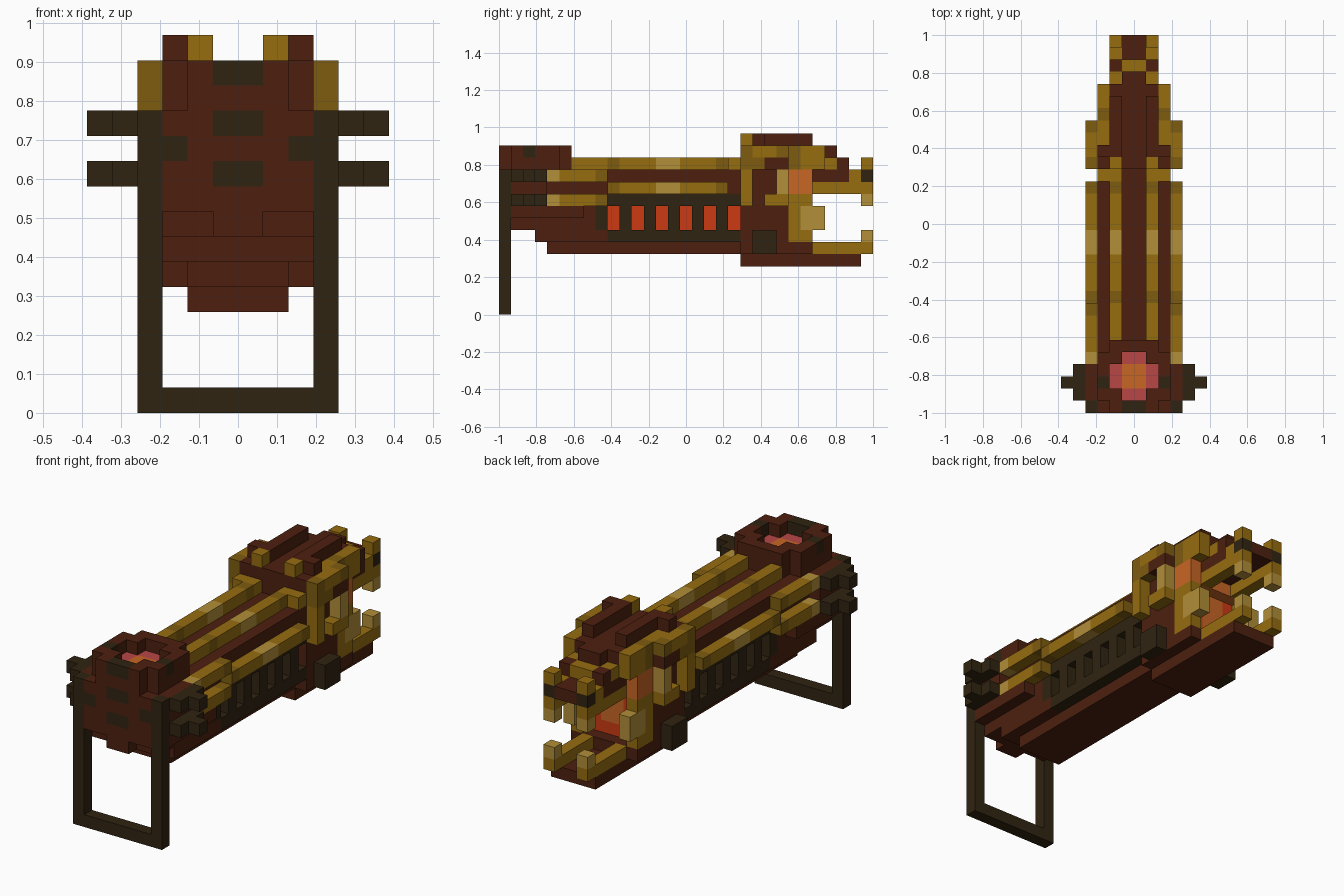
import bpy
import bmesh
from mathutils import Vector

default_cube = bpy.data.objects.get("Cube")
if default_cube:
    bpy.data.objects.remove(default_cube, do_unlink=True)

UNIT = 2 / 31            # edge length of one block
BACK = 15.5              # blocks from the front end to the centre


def linear(hex_colour):
    channels = [int(hex_colour[i:i + 2], 16) / 255 for i in (0, 2, 4)]
    return [((c + 0.055) / 1.055) ** 2.4 for c in channels] + [1.0]


palette = dict(brown="4d200f", dark="302411", gold="966d10", dark_gold="7e5c10",
               light_gold="b28e38", red="cc3a14", orange="c86624", pink="b84646")
colour_names = list(palette)
materials = []
for colour_name, code in palette.items():
    material = bpy.data.materials.new(colour_name)
    material.use_nodes = True
    material.diffuse_color = linear(code)
    shader = material.node_tree.nodes["Principled BSDF"]
    shader.inputs["Base Color"].default_value = linear(code)
    shader.inputs["Roughness"].default_value = 0.9
    materials.append(material)

blocks = {}


def cells(x, y, z):
    """All cells in the half-open ranges, mirrored across the centre."""
    for i in range(*x):
        for j in range(*y):
            for k in range(*z):
                yield i, j, k
                yield -1 - i, j, k


def fill(part, colour, x, y, z):
    for cell in cells(x, y, z):
        blocks[cell] = (part, colour)


def paint(colour, x, y, z):
    for cell in cells(x, y, z):
        if cell in blocks:
            blocks[cell] = (blocks[cell][0], colour)


def carve(x, y, z):
    for cell in cells(x, y, z):
        blocks.pop(cell, None)


# Stepped barrel body
fill("body", "brown", (0, 2), (4, 20), (5, 6))
fill("body", "brown", (0, 3), (3, 20), (6, 7))
fill("body", "brown", (0, 3), (1, 20), (7, 12))
fill("body", "brown", (0, 1), (0, 1), (7, 8))
fill("body", "brown", (0, 3), (0, 1), (8, 12))
fill("body", "brown", (3, 4), (1, 7), (8, 9))
fill("body", "brown", (3, 4), (1, 4), (9, 12))

# Breech cap with a glowing well
fill("breech_cap", "brown", (0, 2), (0, 6), (12, 14))
fill("breech_cap", "brown", (2, 3), (1, 5), (12, 14))
carve((0, 1), (1, 5), (13, 14))
carve((1, 2), (2, 4), (13, 14))
paint("pink", (0, 1), (1, 5), (12, 13))
paint("pink", (1, 2), (2, 4), (12, 13))
paint("orange", (0, 1), (2, 4), (12, 13))

# Dark spots on the breech
for level in (9, 11, 13):
    paint("dark", (0, 1), (0, 1), (level, level + 1))
paint("dark", (2, 3), (0, 1), (10, 11))
paint("dark", (2, 3), (2, 3), (13, 14))

# Rectangular stand
fill("stand", "dark", (3, 4), (0, 1), (0, 12))
fill("stand", "dark", (0, 4), (0, 1), (0, 1))

# Side pegs
for level in (9, 11):
    fill("side_pegs", "dark", (3, 5), (1, 4), (level, level + 1))
    fill("side_pegs", "dark", (5, 6), (2, 3), (level, level + 1))
    paint("brown", (3, 4), (1, 4), (11, 12))

# Gold rails along the barrel, with lighter and darker bands
fill("top_rails", "gold", (1, 2), (6, 20), (12, 13))
fill("side_rails", "gold", (3, 4), (9, 19), (10, 11))
for x, z in (((1, 2), (12, 13)), ((3, 4), (10, 11))):
    paint("light_gold", x, (13, 15), z)
    paint("dark_gold", x, (9, 10), z)
    paint("dark_gold", x, (18, 19), z)
for level in (9, 11):
    fill("rail_prongs", "gold", (3, 4), (4, 9), (level, level + 1))
    paint("light_gold", (3, 4), (4, 5), (level, level + 1))
    paint("dark_gold", (3, 4), (8, 9), (level, level + 1))

# Vent housing with glowing slots
fill("vent_housing", "dark", (2, 3), (9, 20), (6, 10))
fill("vent_housing", "dark", (2, 3), (8, 9), (7, 9))
for slot in range(9, 20, 2):
    carve((2, 3), (slot, slot + 1), (7, 9))
    fill("vent_glow", "red", (1, 2), (slot, slot + 1), (7, 9))

# Head core and collar
fill("head", "brown", (0, 3), (20, 24), (5, 13))
fill("head", "brown", (0, 2), (20, 27), (12, 14))
fill("head", "brown", (2, 3), (20, 22), (12, 14))
fill("collar", "gold", (2, 3), (19, 20), (12, 13))
fill("head_studs", "dark", (3, 4), (21, 23), (5, 7))

# Brow ridges
fill("brow_ridges", "brown", (1, 2), (21, 26), (14, 15))
fill("brow_ridges", "brown", (2, 3), (21, 22), (14, 15))
fill("brow_ridges", "gold", (1, 2), (20, 21), (14, 15))
fill("brow_trim", "gold", (2, 3), (22, 27), (12, 14))
paint("dark_gold", (2, 3), (24, 25), (12, 14))

# Eye surrounds
fill("eye_surrounds", "dark_gold", (3, 4), (20, 24), (12, 14))
paint("gold", (3, 4), (21, 23), (13, 14))
paint("brown", (3, 4), (22, 24), (12, 13))
fill("eye_surrounds", "gold", (3, 4), (20, 21), (9, 12))
fill("eye_surrounds", "light_gold", (3, 4), (23, 24), (10, 12))
fill("eye_surrounds", "gold", (3, 4), (22, 24), (9, 10))

# Glowing throat
fill("throat", "red", (0, 2), (23, 25), (6, 12))
fill("throat", "orange", (0, 1), (24, 25), (7, 11))
fill("throat", "orange", (0, 3), (24, 26), (10, 12))

# Cheek tusks
fill("cheeks", "gold", (2, 3), (24, 26), (9, 10))
fill("cheeks", "gold", (2, 3), (24, 26), (6, 7))
fill("cheeks", "light_gold", (2, 3), (24, 27), (7, 9))
paint("gold", (2, 3), (24, 25), (7, 9))

# Snout and upper lip
fill("snout", "brown", (0, 2), (26, 31), (11, 12))
fill("snout", "gold", (0, 2), (26, 29), (12, 13))
fill("snout", "brown", (0, 1), (26, 28), (13, 14))
paint("brown", (1, 2), (28, 29), (12, 13))
fill("snout", "gold", (1, 2), (26, 31), (10, 11))
paint("gold", (1, 2), (29, 30), (11, 12))
paint("dark", (1, 2), (30, 31), (11, 12))
fill("nose_horns", "gold", (1, 2), (30, 31), (12, 13))
fill("upper_fangs", "light_gold", (1, 2), (30, 31), (9, 10))

# Lower jaw
fill("lower_jaw", "brown", (0, 2), (20, 30), (4, 5))
fill("lower_jaw", "brown", (0, 3), (20, 26), (5, 6))
fill("lower_jaw", "gold", (1, 2), (26, 31), (5, 6))
fill("lower_fangs", "light_gold", (1, 2), (30, 31), (6, 7))


# Turn each part into a mesh of its exposed block faces
def build_part(part):
    mesh = bpy.data.meshes.new(part)
    bm = bmesh.new()
    for cell, (owner, colour) in blocks.items():
        if owner != part:
            continue
        centre = Vector(cell) + Vector((0.5, 0.5 - BACK, 0.5))
        for axis in range(3):
            for sign in (-1, 1):
                step = Vector((0, 0, 0))
                step[axis] = sign
                beside = tuple(int(c + s) for c, s in zip(cell, step))
                if beside in blocks:
                    continue
                across = Vector((0, 0, 0))
                across[(axis + 1) % 3] = 0.5
                up = step.cross(across)
                middle = centre + step / 2
                corners = (-across - up, across - up, across + up, up - across)
                face = bm.faces.new([bm.verts.new((middle + c) * UNIT) for c in corners])
                face.material_index = colour_names.index(colour)
    bmesh.ops.remove_doubles(bm, verts=bm.verts, dist=UNIT / 100)
    bmesh.ops.dissolve_limit(bm, angle_limit=0.01, verts=bm.verts,
                             edges=bm.edges, delimit={"MATERIAL"})
    bm.to_mesh(mesh)
    bm.free()
    for material in materials:
        mesh.materials.append(material)
    bpy.context.collection.objects.link(bpy.data.objects.new(part, mesh))


for part in sorted({owner for owner, colour in blocks.values()}):
    build_part(part)
